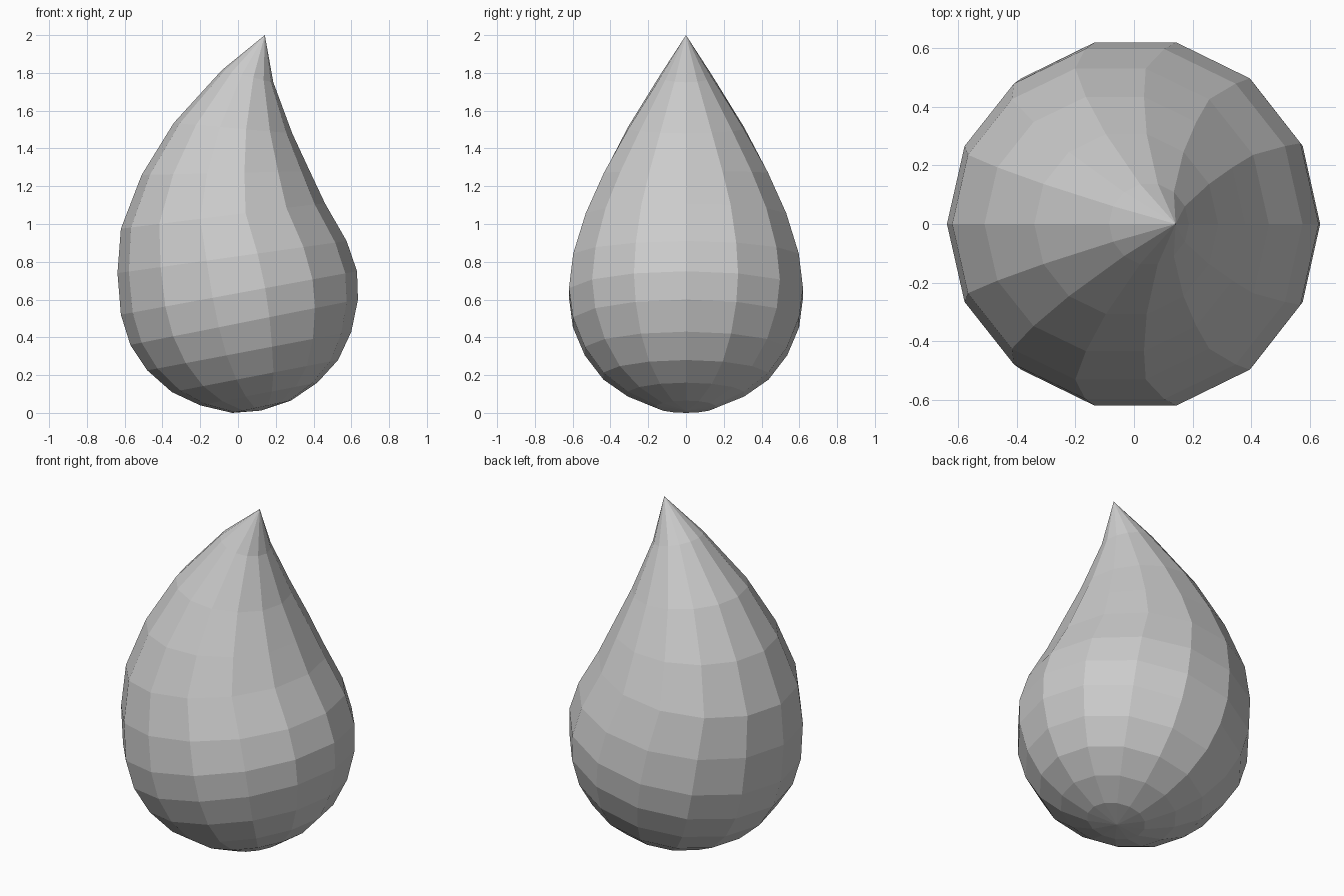
import bpy, bmesh, math

if "Cube" in bpy.data.objects:
    bpy.data.objects.remove(bpy.data.objects["Cube"])

SIDES = 14
# Tilted rings: left x, left z, right x, right z (bottom to top)
RINGS = [
    (-0.03, 0.00, 0.28, 0.065),
    (-0.20, 0.04, 0.42, 0.16),
    (-0.35, 0.11, 0.53, 0.28),
    (-0.48, 0.225, 0.60, 0.43),
    (-0.57, 0.36, 0.635, 0.60),
    (-0.62, 0.52, 0.63, 0.75),
    (-0.638, 0.74, 0.575, 0.91),
    (-0.62, 0.975, 0.46, 1.11),
    (-0.51, 1.26, 0.38, 1.28),
    (-0.34, 1.535, 0.287, 1.48),
    (-0.085, 1.815, 0.187, 1.75),
]
BOTTOM, TIP = (0.12, 0, 0.012), (0.142, 0, 2.0)

bm = bmesh.new()


def add_ring(lx, lz, rx, rz):
    cx, cz = (lx + rx) / 2, (lz + rz) / 2
    ux, uz = (rx - lx) / 2, (rz - lz) / 2
    radius = math.hypot(ux, uz)
    ring = []
    for i in range(SIDES):
        a = 2 * math.pi * i / SIDES
        c = math.cos(a)
        ring.append(bm.verts.new((cx + ux * c, radius * math.sin(a), cz + uz * c)))
    return ring


# Curved drop body: skin the rings, then fan to bottom and tip
rings = [add_ring(*r) for r in RINGS]
bottom, tip = bm.verts.new(BOTTOM), bm.verts.new(TIP)
for i in range(SIDES):
    j = (i + 1) % SIDES
    bm.faces.new((bottom, rings[0][j], rings[0][i]))
    for low, high in zip(rings, rings[1:]):
        bm.faces.new((low[i], low[j], high[j], high[i]))
    bm.faces.new((rings[-1][i], rings[-1][j], tip))

bmesh.ops.recalc_face_normals(bm, faces=bm.faces)
mesh = bpy.data.meshes.new("water_drop")
bm.to_mesh(mesh)
bm.free()
bpy.context.collection.objects.link(bpy.data.objects.new("water_drop", mesh))
